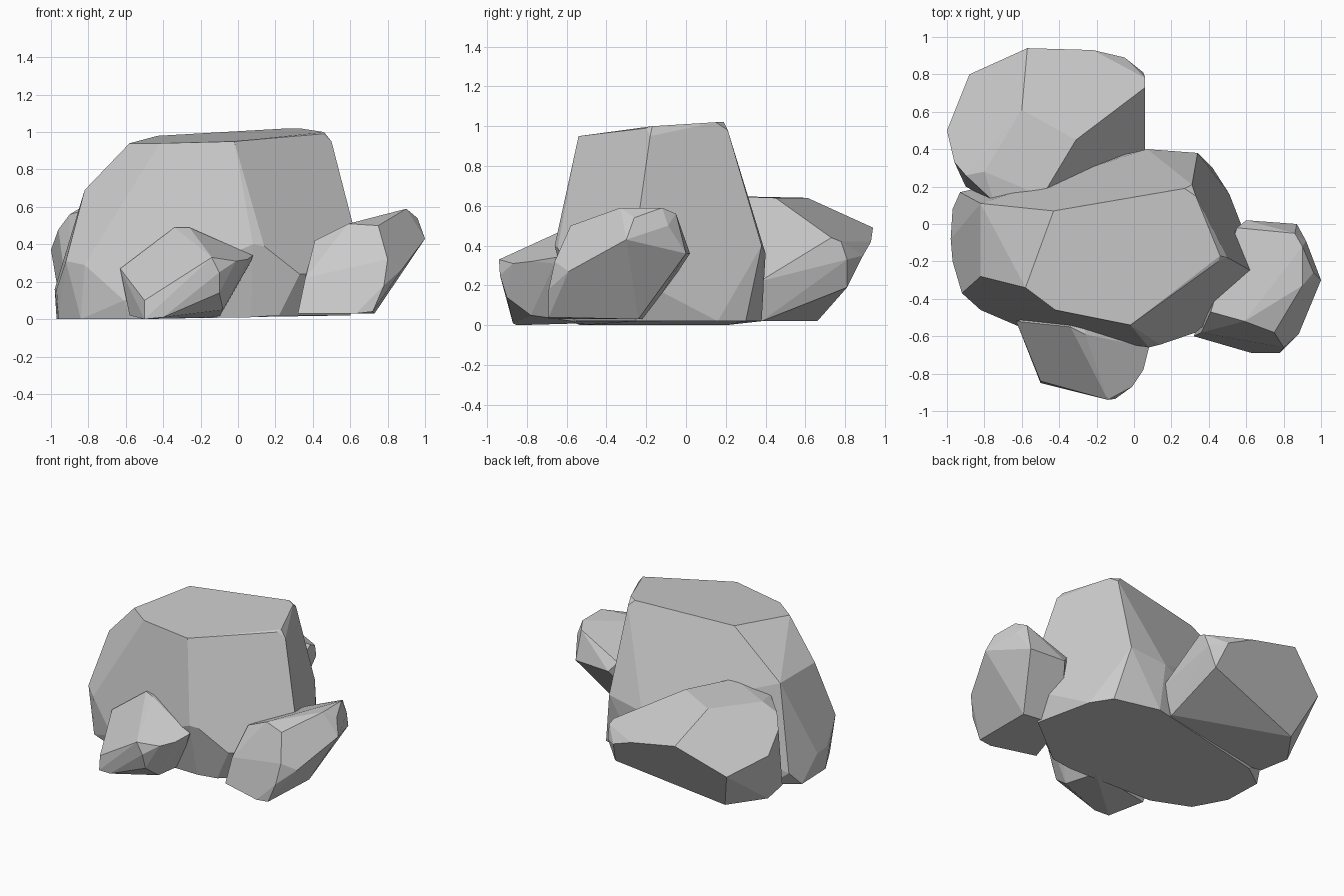
import bpy, bmesh, math


def rock(name, corners):
    """Flat-faced boulder: convex hull of its corner points, near-flat facets merged."""
    bm = bmesh.new()
    for p in corners:
        bm.verts.new(p)
    res = bmesh.ops.convex_hull(bm, input=bm.verts[:])
    loose = {g for g in res["geom_interior"] + res["geom_unused"]
             if isinstance(g, bmesh.types.BMVert) and g.is_valid}
    bmesh.ops.delete(bm, geom=list(loose), context="VERTS")
    bmesh.ops.dissolve_limit(bm, angle_limit=math.radians(7),
                             verts=bm.verts[:], edges=bm.edges[:])
    bmesh.ops.recalc_face_normals(bm, faces=bm.faces[:])
    me = bpy.data.meshes.new(name)
    bm.to_mesh(me)
    bm.free()
    ob = bpy.data.objects.new(name, me)
    bpy.context.collection.objects.link(ob)
    return ob


# Large central boulder: crown, shoulders, waist, base
rock("main_boulder", [
    (-.43, .07, .98), (.27, .19, 1.02), (.31, .21, .98), (.33, .15, 1.02),
    (.46, -.17, 1.0), (.50, -.18, .95), (.45, -.20, .99), (-.02, -.54, .95),
    (-.09, -.53, .94), (-.42, -.46, .94), (-.58, -.34, .94),
    (-.82, .11, .69), (-.82, -.28, .69),
    (-.92, -.37, .31), (-.82, -.46, .29), (-.61, -.55, .1), (-.97, -.20, .16),
    (-.98, -.08, .16), (-.93, .17, .1), (.07, .40, .36), (.34, .38, .40),
    (.08, -.66, .40), (.14, -.645, .39), (.33, -.58, .24), (.68, -.28, .25),
    (-.97, .08, .0), (-.96, -.2, .0), (-.84, -.42, .0), (-.58, -.53, .0),
    (.07, -.56, .01), (.22, -.55, .02), (.60, -.25, .02), (.51, .16, .02),
    (.42, .30, .02), (.1, .38, .02), (-.8, .2, .0),
])

# Low wide boulder behind on the left
rock("back_boulder", [
    (-.60, .61, .64), (-.31, .45, .64), (-.80, .28, .62), (-.49, .15, .65),
    (-.75, .12, .60), (-.90, .26, .56), (-.96, .33, .48), (-1.0, .50, .37),
    (-.88, .80, .30), (-.57, .94, .49), (-.22, .93, .42), (-.05, .89, .35),
    (.06, .78, .42), (.06, .73, .44), (.06, .37, .22), (.05, .81, .33),
    (-.01, .81, .19), (-.77, .66, .02), (-.94, .42, .02),
    (.0, .38, .02), (-.90, .2, .02), (-.1, .1, .02),
])

# Small boulder in front
rock("front_boulder", [
    (-.63, -.52, .27), (-.34, -.55, .49), (-.26, -.59, .49), (-.14, -.94, .33),
    (-.10, -.935, .25), (-.01, -.87, .31), (.05, -.78, .32), (.08, -.66, .34),
    (.07, -.66, .31), (-.50, -.84, .10), (-.50, -.85, .0), (-.40, -.87, .01),
    (-.10, -.90, .14), (-.08, -.78, .05), (-.58, -.60, .02), (-.1, -.5, .01),
    (.02, -.5, .32), (-.3, -.42, .48),
])

# Leaning boulder on the right
rock("right_boulder", [
    (.41, -.47, .42), (.59, -.52, .51), (.75, -.58, .50), (.90, -.33, .59),
    (.90, -.12, .59), (.86, -.05, .56), (.96, -.26, .54), (1.0, -.30, .43),
    (.92, -.09, .50), (.87, .0, .36), (.60, .02, .36), (.55, -.02, .42),
    (.88, -.59, .27), (.80, -.66, .32), (.78, -.69, .18), (.72, -.69, .04),
    (.63, -.69, .03), (.32, -.60, .03), (.36, -.58, .22), (.73, -.24, .03),
    (.45, -.2, .03),
])
